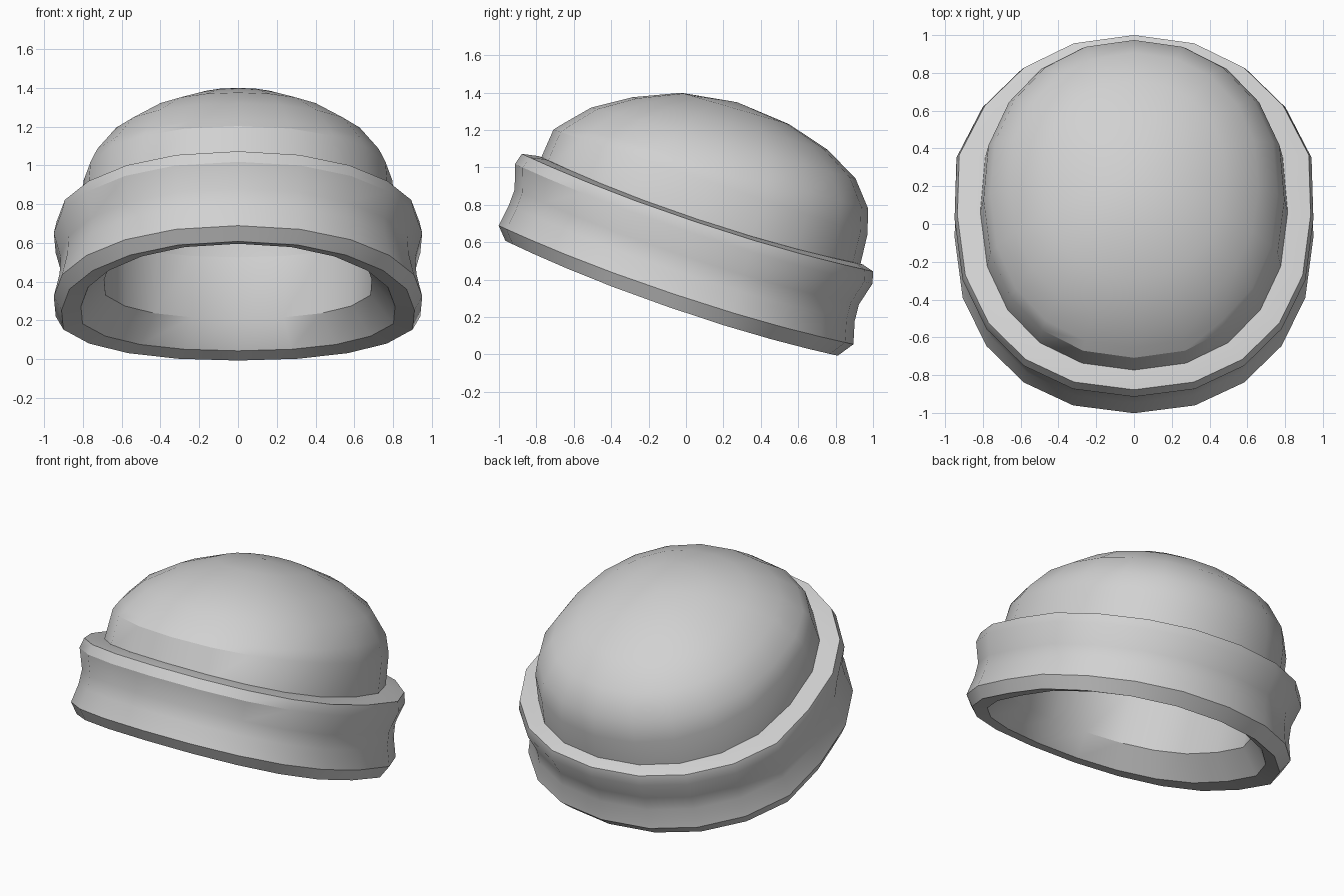
import bpy, bmesh, math
from mathutils import Matrix

if "Cube" in bpy.data.objects:
    bpy.data.objects.remove(bpy.data.objects["Cube"])

SEG = 20
TILT = Matrix.Translation((0, 0.08, 0.77)) @ Matrix.Rotation(math.radians(-18.5), 4, 'X')

grey = bpy.data.materials.new("soft grey")
grey.diffuse_color = (0.64, 0.64, 0.64, 1)
grey.use_nodes = True
grey.node_tree.nodes["Principled BSDF"].inputs["Base Color"].default_value = grey.diffuse_color


def full(t):
    """Slightly squared-off sine or cosine, for a fuller oval."""
    return math.copysign(abs(t) ** 0.92, t)


def lathe(name, rings, sag=0.0, egg=0.0, closed=False, cap=None):
    """Sweep (half width, half depth, height, lean, shift) rings into an oval shell."""
    bm = bmesh.new()
    loops = []
    for rx, ry, h, lean, shift in rings:
        loop = []
        for i in range(SEG):
            a = 2 * math.pi * i / SEG
            c, s = math.cos(a), math.sin(a)
            # the back half is a little broader, and the sides droop
            wide = 1 + egg * min(1, max(0, s) / 0.3) * c * c
            y = ry * full(s)
            loop.append(bm.verts.new((rx * full(c) * wide, y + shift, h + lean * y - sag * c * c)))
        loops.append(loop)
    pairs = list(zip(loops, loops[1:]))
    if closed:
        pairs.append((loops[-1], loops[0]))
    for lo, hi in pairs:
        for i in range(SEG):
            j = (i + 1) % SEG
            bm.faces.new((lo[i], lo[j], hi[j], hi[i]))
    if cap is not None:
        # close each dome with a fan to its pole
        pole = bm.verts.new((0, 0, cap))
        for i in range(SEG):
            bm.faces.new((loops[-1][i], loops[-1][(i + 1) % SEG], pole))
    mesh = bpy.data.meshes.new(name)
    bm.transform(TILT)
    bm.to_mesh(mesh)
    bm.free()
    mesh.materials.append(grey)
    obj = bpy.data.objects.new(name, mesh)
    bpy.context.collection.objects.link(obj)
    bpy.context.view_layer.objects.active = obj
    obj.select_set(True)
    bpy.ops.object.shade_smooth_by_angle(angle=math.radians(31))
    obj.select_set(False)
    return obj


# Folded brim: inner wall, rolled bottom lip, pinched waist, flat upper rim
lathe("brim", [
    (0.69, 0.77, 0.00, 0, 0),
    (0.69, 0.78, -0.33, 0, 0),
    (0.81, 0.87, -0.475, 0, 0),
    (0.91, 0.94, -0.495, -0.01, 0),
    (0.95, 1.00, -0.42, 0, 0),
    (0.92, 0.975, -0.30, 0, -0.008),
    (0.915, 0.97, -0.21, 0, -0.01),
    (0.95, 1.008, -0.08, 0, -0.014),
    (0.935, 0.99, -0.017, 0, -0.014),
    (0.81, 0.915, 0.00, 0, 0),
], sag=0.05, egg=0.04, closed=True)

# Rounded crown, leaning slightly so the back stands fuller; its foot is sunk in the brim
crown = [(0.905, -0.06, 0), (0.885, 0.16, 0), (0.845, 0.25, 0.05),
         (0.73, 0.38, 0.06), (0.54, 0.49, 0.06), (0.30, 0.575, 0.04)]
lathe("crown", [(r * 0.9, r, h, k, 0) for r, h, k in crown], egg=0.015, cap=0.61)

# Crown lining, seen through the opening
lining = lathe("lining", [(r * 0.77, r * 0.86, h * 0.86, k, 0) for r, h, k in crown], cap=0.525)
lining.data.flip_normals()
